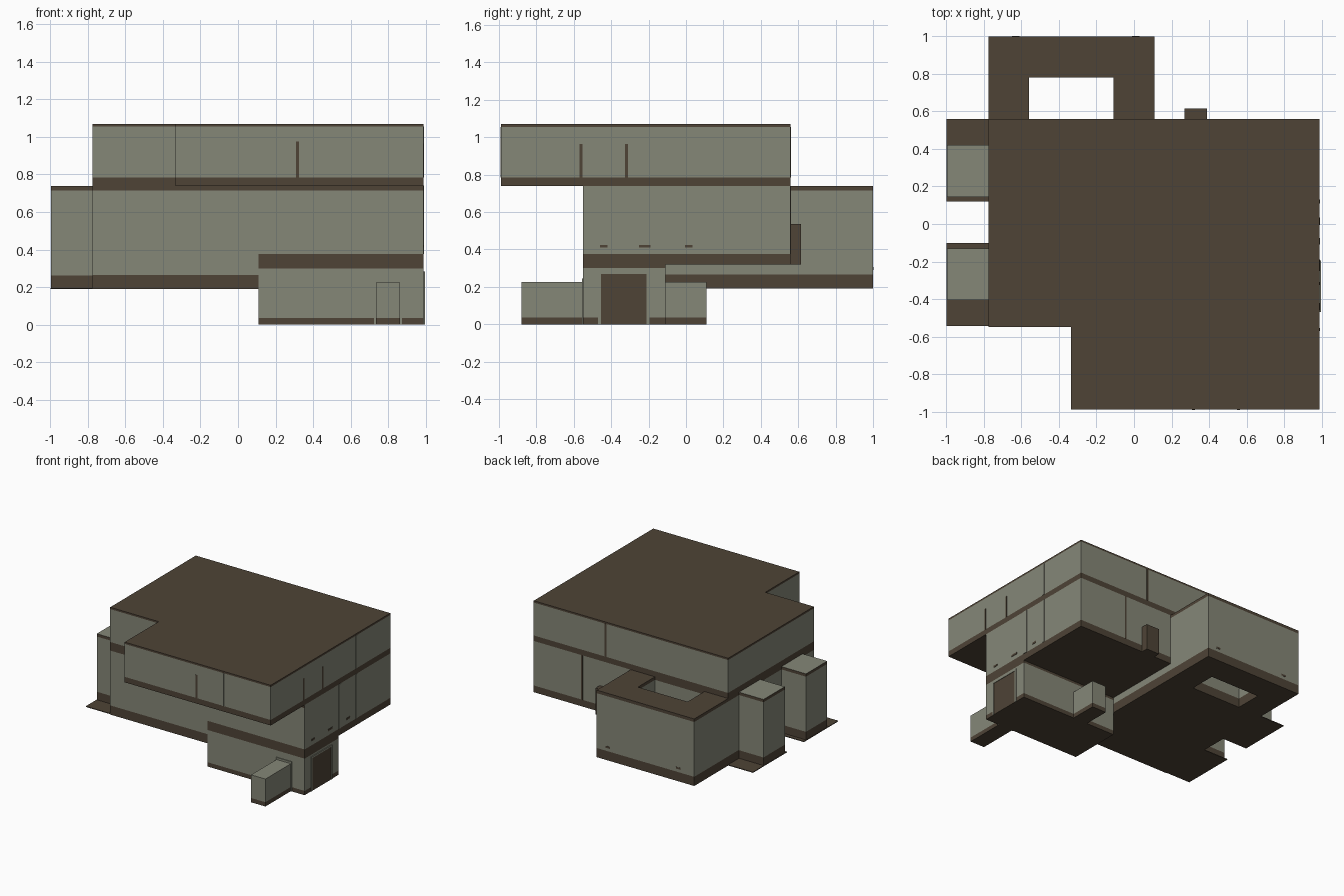
import bpy, bmesh

if "Cube" in bpy.data.objects:
    bpy.data.objects.remove(bpy.data.objects["Cube"])


def material(name, rgb):
    m = bpy.data.materials.new(name)
    m.diffuse_color = (*rgb, 1)
    m.use_nodes = True
    m.node_tree.nodes["Principled BSDF"].inputs["Base Color"].default_value = m.diffuse_color
    return m


LIGHT, BROWN = 0, 1
MATS = [material("pale_concrete", (0.235, 0.242, 0.187)),
        material("dark_brown", (0.077, 0.057, 0.037))]


def prism(name, outline, levels, bands, top=BROWN, bottom=BROWN):
    """Extrude an anticlockwise outline through z levels, one colour per band."""
    bm = bmesh.new()
    rings = [[bm.verts.new((x, y, z)) for x, y in outline] for z in levels]
    n = len(outline)
    for k, colour in enumerate(bands):
        for i in range(n):
            j = (i + 1) % n
            f = bm.faces.new((rings[k][i], rings[k][j], rings[k + 1][j], rings[k + 1][i]))
            f.material_index = colour
    bm.faces.new(rings[-1]).material_index = top
    bm.faces.new(rings[0][::-1]).material_index = bottom
    bmesh.ops.recalc_face_normals(bm, faces=bm.faces)
    me = bpy.data.meshes.new(name)
    bm.to_mesh(me)
    bm.free()
    for m in MATS:
        me.materials.append(m)
    ob = bpy.data.objects.new(name, me)
    bpy.context.collection.objects.link(ob)
    return ob


def rect(x0, x1, y0, y1):
    return [(x0, y0), (x1, y0), (x1, y1), (x0, y1)]


def block(name, x0, x1, y0, y1, z0, z1, colour=BROWN):
    return prism(name, rect(x0, x1, y0, y1), [z0, z1], [colour], colour, colour)


# Top floor, overhanging at the front right
prism("top_floor",
      [(-0.775, -0.55), (-0.335, -0.55), (-0.335, -0.99), (0.99, -0.99), (0.99, 0.56), (-0.775, 0.56)],
      [0.74, 0.785, 1.055, 1.07], [BROWN, LIGHT, BROWN])

# Middle floor: lower left half and raised right half
prism("middle_floor_left", rect(-0.775, 0.11, -0.55, 0.56),
      [0.19, 0.265, 0.715, 0.74], [BROWN, LIGHT, BROWN])
prism("middle_floor_right", rect(0.11, 0.99, -0.55, 0.56),
      [0.32, 0.375, 0.74], [BROWN, LIGHT])
block("front_trim", 0.11, 0.99, -0.552, -0.55, 0.715, 0.74)

# Ground floor with two stub passages
prism("ground_floor", rect(0.11, 0.99, -0.55, -0.11),
      [0.0, 0.035, 0.30, 0.32], [BROWN, LIGHT, BROWN])
for name, x0, x1, y0, y1 in (("front_passage", 0.735, 0.865, -0.88, -0.55),
                             ("back_passage", 0.37, 0.50, -0.11, 0.11)):
    prism(name, rect(x0, x1, y0, y1), [0, 0.035, 0.225], [BROWN, LIGHT], LIGHT, BROWN)

# Frame around the front passage
for side, x in (("left", 0.725), ("right", 0.865)):
    block("passage_frame_" + side, x, x + 0.01, -0.556, -0.55, 0, 0.235, LIGHT)
block("passage_frame_top", 0.725, 0.875, -0.556, -0.55, 0.235, 0.245, LIGHT)

# Side door with frame
block("side_door", 0.99, 0.992, -0.455, -0.21, 0, 0.27)
for side, y in (("front", -0.47), ("back", -0.21)):
    block("door_frame_" + side, 0.99, 0.996, y, y + 0.015, 0, 0.27, LIGHT)
block("door_frame_top", 0.99, 0.996, -0.47, -0.195, 0.27, 0.283, LIGHT)

# Rear wing wrapped around a light shaft
prism("rear_wing",
      [(-0.775, 0.56), (-0.56, 0.56), (-0.56, 0.78), (-0.11, 0.78), (-0.11, 0.56),
       (0.11, 0.56), (0.11, 1.0), (-0.775, 1.0)],
      [0.19, 0.265, 0.715, 0.74], [BROWN, LIGHT, BROWN])

# Left side bays standing on wider floor plates
for tag, p0, p1, b0, b1 in (("front", -0.545, -0.10, -0.405, -0.13),
                            ("back", 0.12, 0.56, 0.145, 0.42)):
    block("bay_plate_" + tag, -1.0, -0.775, p0, p1, 0.19, 0.196)
    prism("side_bay_" + tag, rect(-0.998, -0.775, b0, b1),
          [0.192, 0.262, 0.715, 0.738], [BROWN, LIGHT, BROWN], LIGHT, BROWN)

# Rear wall cabinet
block("rear_cabinet", 0.27, 0.39, 0.56, 0.615, 0.32, 0.535)

# Vertical wall joints on the front, right and back
block("front_joint_dark", 0.31, 0.325, -0.991, -0.988, 0.785, 0.975)
block("front_joint_pale", 0.55, 0.565, -0.993, -0.988, 0.785, 1.055, LIGHT)
for i, y in enumerate((-0.57, -0.325)):
    block(f"right_joint_dark_{i}", 0.988, 0.991, y, y + 0.016, 0.785, 0.965)
block("right_joint_top", 0.988, 0.993, 0.11, 0.13, 0.785, 1.055, LIGHT)
block("right_joint_middle", 0.988, 0.993, 0.11, 0.13, 0.375, 0.74, LIGHT)
block("right_joint_wide", 0.988, 0.993, -0.11, -0.075, 0.375, 0.74, LIGHT)
block("back_joint_top", 0.33, 0.345, 0.558, 0.561, 0.785, 1.055)
block("back_joint_middle", 0.545, 0.56, 0.558, 0.561, 0.375, 0.74)

# Small wall fittings
for i, (y, w) in enumerate(((-0.44, 0.04), (-0.22, 0.06), (0.015, 0.04))):
    block(f"right_vent_{i}", 0.99, 0.993, y - w / 2, y + w / 2, 0.41, 0.425)
for i, x in enumerate((-0.65, -0.01)):
    block(f"rear_vent_{i}", x, x + 0.04, 1.0, 1.002, 0.29, 0.305)
